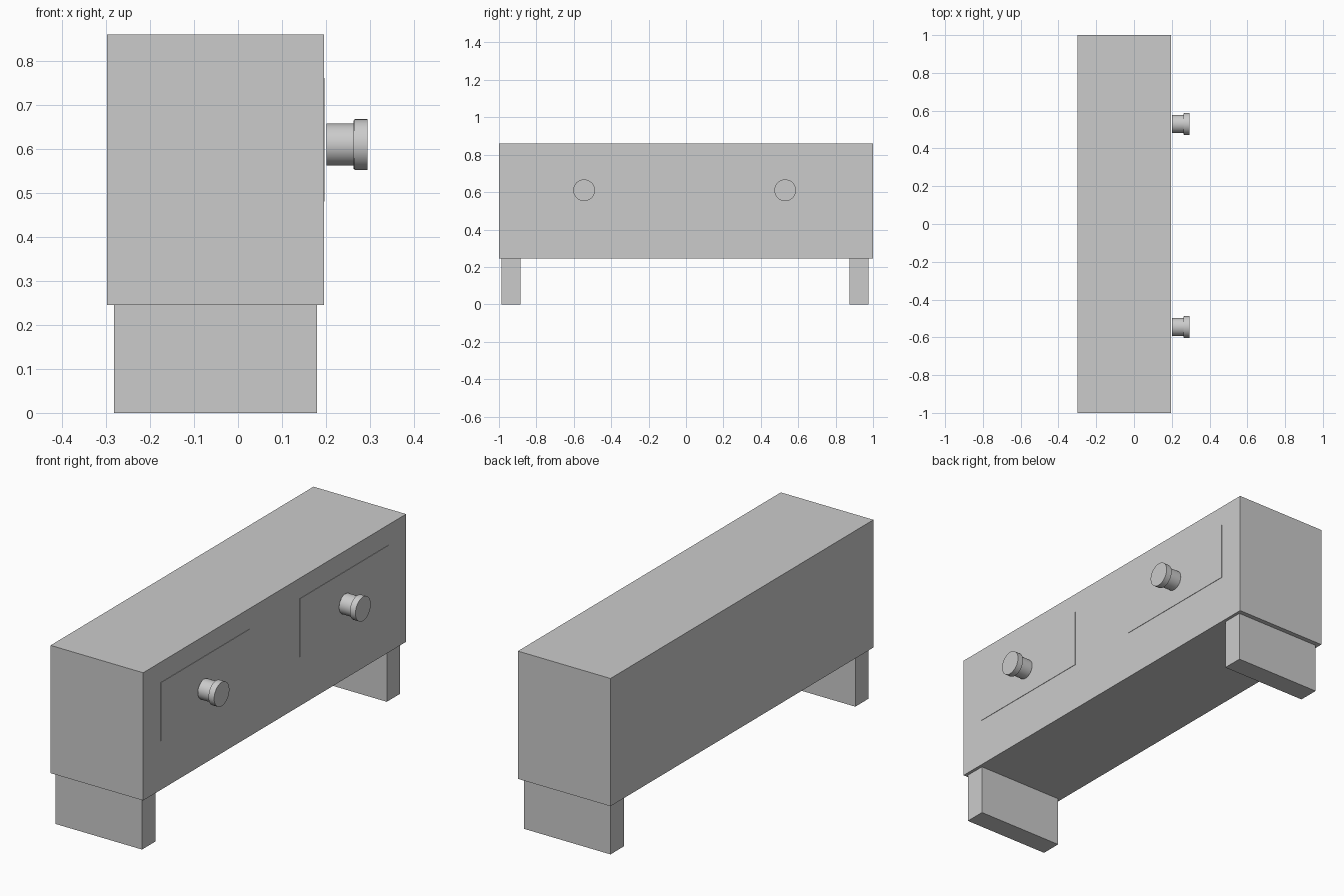
import bpy
from math import radians

if "Cube" in bpy.data.objects:
    bpy.data.objects.remove(bpy.data.objects["Cube"])


def box(name, x, y, z):
    """Box from (min, max) ranges on each axis."""
    bpy.ops.mesh.primitive_cube_add(size=1, location=[sum(r) / 2 for r in (x, y, z)])
    ob = bpy.context.object
    ob.name = name
    ob.scale = [r[1] - r[0] for r in (x, y, z)]
    bpy.ops.object.transform_apply(location=False, rotation=False, scale=True)
    return ob


def disc(name, radius, x0, x1, y, z):
    """Smooth cylinder lying along x."""
    bpy.ops.mesh.primitive_cylinder_add(
        vertices=32, radius=radius, depth=x1 - x0,
        location=((x0 + x1) / 2, y, z), rotation=(0, radians(90), 0))
    ob = bpy.context.object
    ob.name = name
    bpy.ops.object.shade_smooth_by_angle(angle=radians(35))
    return ob


# Cabinet body
box("cabinet_body", (-0.298, 0.195), (-1, 1), (0.245, 0.86))

# Slab legs at both ends
for side, y in (("left", (-0.987, -0.885)), ("right", (0.875, 0.977))):
    box(side + "_leg", (-0.282, 0.18), y, (0, 0.245))

# Thin drawer fronts, each with a round two-part knob
for side, y, knob_y in (("left", (-0.868, -0.191), -0.545),
                        ("right", (0.191, 0.868), 0.53)):
    box(side + "_drawer_front", (0.18, 0.197), y, (0.481, 0.762))
    disc(side + "_knob_stem", 0.048, 0.201, 0.266, knob_y, 0.61)
    disc(side + "_knob_collar", 0.055, 0.263, 0.28, knob_y, 0.61)
    disc(side + "_knob_cap", 0.058, 0.265, 0.295, knob_y, 0.61)
